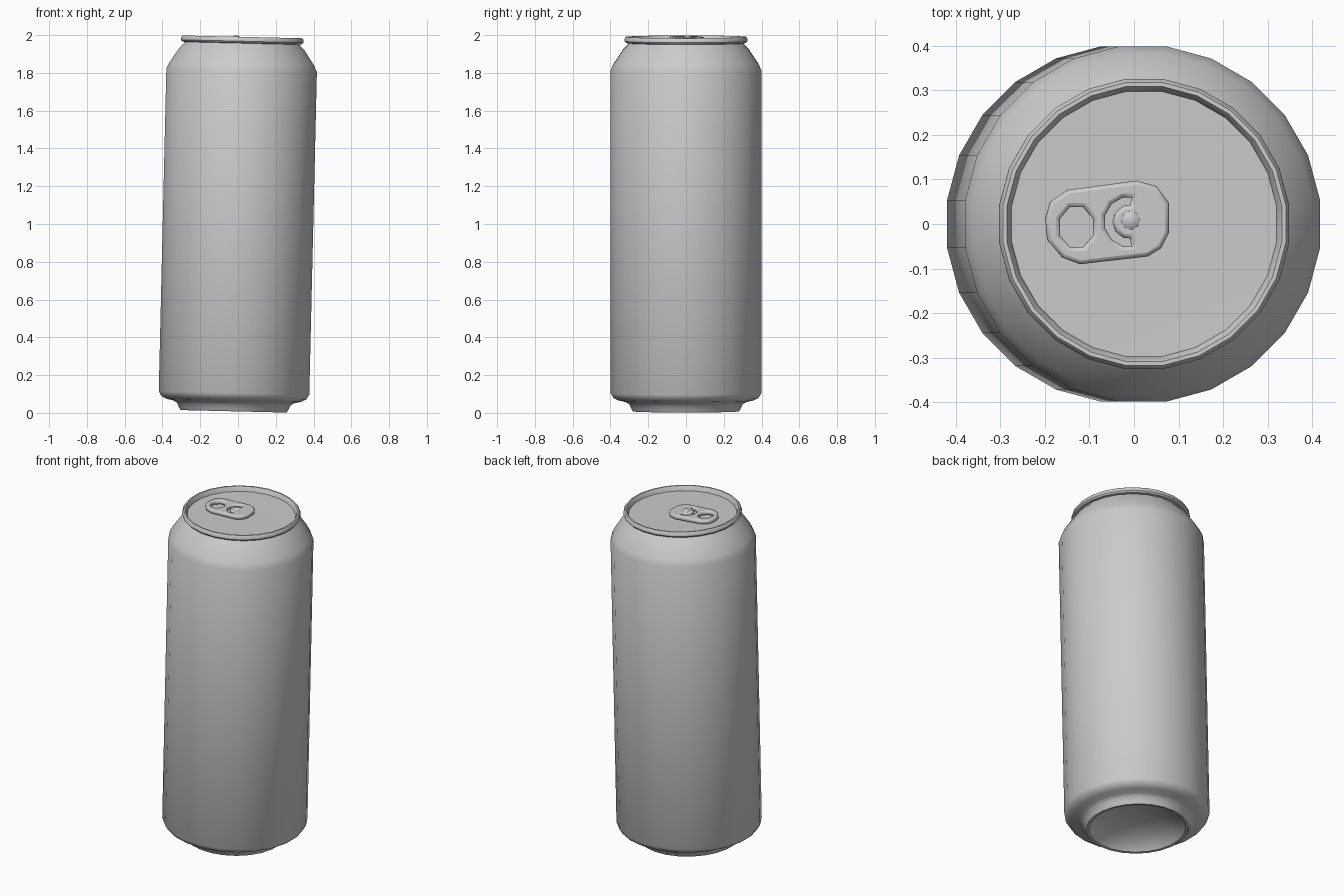
import bpy, bmesh, math
from mathutils import Matrix

if "Cube" in bpy.data.objects:
    bpy.data.objects.remove(bpy.data.objects["Cube"])

SIDES = 24
START = math.radians(7.5)
# the whole can leans slightly towards +x, about its middle
LEAN = (Matrix.Translation((0, 0, 1)) @ Matrix.Rotation(0.0235, 4, 'Y')
        @ Matrix.Translation((0, 0, -1)))


def finish(obj, angle=40):
    obj.data.transform(LEAN)
    bpy.ops.object.select_all(action='DESELECT')
    obj.select_set(True)
    bpy.context.view_layer.objects.active = obj
    bpy.ops.object.shade_smooth_by_angle(angle=math.radians(angle))


def lathe(name, profile, sides=SIDES, centre=(0, 0), angle=40):
    """Revolve (radius, z) points around a vertical axis."""
    bm = bmesh.new()
    rings = []
    for r, z in profile:
        if r == 0:
            rings.append([bm.verts.new((centre[0], centre[1], z))] * sides)
            continue
        rings.append([bm.verts.new((centre[0] + r * math.cos(START + 2 * math.pi * i / sides),
                                    centre[1] + r * math.sin(START + 2 * math.pi * i / sides), z))
                      for i in range(sides)])
    for a, b in zip(rings, rings[1:]):
        for i in range(sides):
            j = (i + 1) % sides
            quad = list(dict.fromkeys((a[i], a[j], b[j], b[i])))
            bm.faces.new(quad)
    bmesh.ops.recalc_face_normals(bm, faces=bm.faces)
    mesh = bpy.data.meshes.new(name)
    bm.to_mesh(mesh)
    bm.free()
    obj = bpy.data.objects.new(name, mesh)
    bpy.context.collection.objects.link(obj)
    finish(obj, angle)
    return obj


def arc(cx, cy, rx, ry, a0, a1, n):
    angles = [math.radians(a0 + (a1 - a0) * i / (n - 1)) for i in range(n)]
    return [(cx + rx * math.cos(a), cy + ry * math.sin(a)) for a in angles]


# can: domed base, foot, straight wall, shoulder, neck, rolled rim and sunken lid
lathe("can_body", [
    (0, 0.10), (0.10, 0.092), (0.19, 0.065), (0.25, 0.03), (0.268, 0.010),
    (0.283, 0.008), (0.292, 0.022), (0.302, 0.045), (0.322, 0.058),
    (0.36, 0.066), (0.387, 0.08), (0.402, 0.105),
    (0.402, 1.815), (0.385, 1.85), (0.335, 1.925), (0.315, 1.945), (0.306, 1.957),
    (0.320, 1.959), (0.328, 1.968), (0.328, 1.980), (0.320, 1.991),
    (0.311, 1.991), (0.305, 1.982), (0.300, 1.964), (0, 1.960)])

# pull tab: filled outline with a finger hole and a crescent slot
outline = [(-0.190, 0.01), (-0.18, 0.045), (-0.145, 0.068), (0.005, 0.088), (0.045, 0.077),
           (0.069, 0.045), (0.069, -0.018), (0.054, -0.048), (0.028, -0.064),
           (-0.12, -0.081), (-0.155, -0.068), (-0.186, -0.032)]
finger_hole = arc(-0.129, -0.007, 0.050, 0.058, 22.5, 337.5, 8)
crescent = (arc(-0.010, 0.005, 0.066, 0.066, 75, 285, 8)
            + arc(-0.010, 0.005, 0.029, 0.029, 285, 75, 7))
curve = bpy.data.curves.new("pull_tab", 'CURVE')
curve.dimensions = '2D'
curve.fill_mode = 'BOTH'
curve.extrude = 0.004
curve.bevel_depth = 0.009
curve.bevel_resolution = 1
for points in (outline, finger_hole, crescent):
    spline = curve.splines.new('POLY')
    spline.points.add(len(points) - 1)
    for p, (x, y) in zip(spline.points, points):
        p.co = (x - 0.023, y, 0, 1)
    spline.use_cyclic_u = True
tab = bpy.data.objects.new("pull_tab", curve)
bpy.context.collection.objects.link(tab)
bpy.ops.object.select_all(action='DESELECT')
tab.select_set(True)
bpy.context.view_layer.objects.active = tab
bpy.ops.object.convert(target='MESH')
tab = bpy.context.view_layer.objects.active
tab.data.transform(Matrix.Translation((0, 0, 1.977)))
finish(tab, 50)

# rivet holding the tab to the lid
lathe("rivet", [(0.021, 1.958), (0.021, 1.990), (0.013, 1.996), (0, 1.997)],
      sides=8, centre=(-0.031, 0.008))
